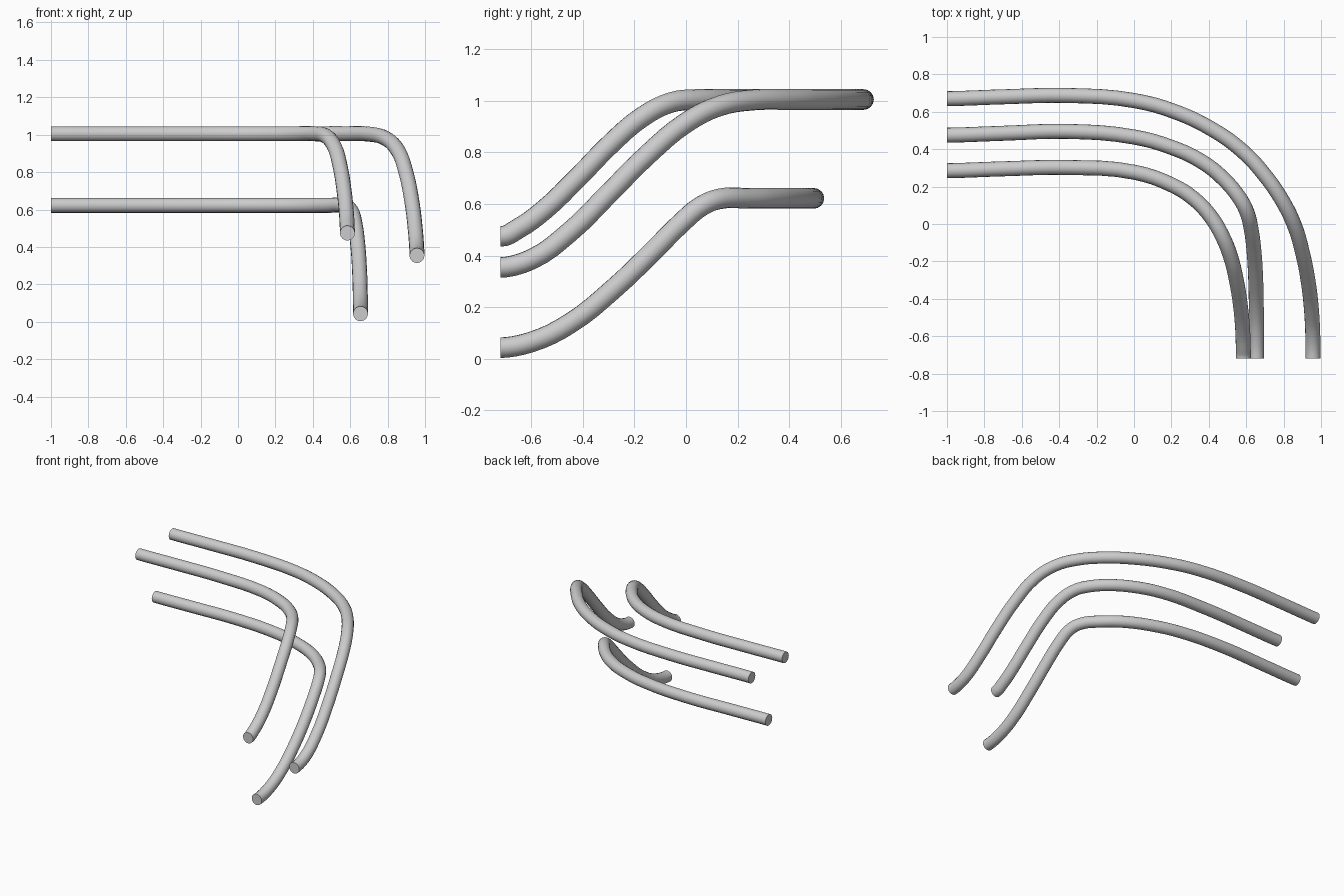
import bpy
from mathutils import Vector

RADIUS = 0.04


def pipe(name, points):
    """Round capped tube along a smooth path, straight-cut at both ends."""
    cu = bpy.data.curves.new(name, 'CURVE')
    cu.dimensions = '3D'
    cu.resolution_u = 4
    cu.bevel_depth = RADIUS
    cu.bevel_resolution = 6
    cu.use_fill_caps = True
    sp = cu.splines.new('BEZIER')
    sp.bezier_points.add(len(points) - 1)
    for bp, p in zip(sp.bezier_points, points):
        bp.co = p
        bp.handle_left_type = bp.handle_right_type = 'AUTO'
    # ends leave along x at the back and along y at the front
    for bp, d in ((sp.bezier_points[0], Vector((0.08, 0, 0))),
                  (sp.bezier_points[-1], Vector((0, -0.03, 0)))):
        bp.handle_left_type = bp.handle_right_type = 'FREE'
        bp.handle_left = bp.co - d
        bp.handle_right = bp.co + d
    sp.use_smooth = True
    ob = bpy.data.objects.new(name, cu)
    bpy.context.collection.objects.link(ob)
    return ob


# outer, high pipe
pipe("outer_pipe", [
    (-1, .67, 1.005), (-.7, .68, 1.005), (-.35, .687, 1.005), (0, .66, 1.005),
    (.22, .60, 1.005), (.42, .505, 1.005), (.58, .39, 1.005), (.70, .26, 1.003),
    (.79, .13, .98), (.855, 0, .915), (.90, -.15, .79), (.93, -.3, .64),
    (.948, -.45, .492), (.956, -.6, .385), (.957, -.72, .354)])

# middle, low pipe
pipe("middle_pipe", [
    (-1, .475, .622), (-.7, .485, .622), (-.35, .495, .622), (0, .465, .622),
    (.2, .41, .622), (.36, .335, .622), (.48, .24, .622), (.57, .13, .62),
    (.605, .06, .592), (.625, -.02, .525), (.64, -.13, .415), (.65, -.28, .272),
    (.654, -.45, .137), (.655, -.6, .065), (.655, -.72, .043)])

# inner, high pipe
pipe("inner_pipe", [
    (-1, .285, 1.005), (-.7, .295, 1.005), (-.35, .302, 1.005), (0, .277, 1.005),
    (.2, .21, 1.005), (.32, .135, 1.005), (.41, .04, 1.005), (.47, -.06, .993),
    (.515, -.17, .937), (.545, -.29, .835), (.567, -.42, .702), (.58, -.55, .577),
    (.584, -.65, .505), (.585, -.72, .474)])
